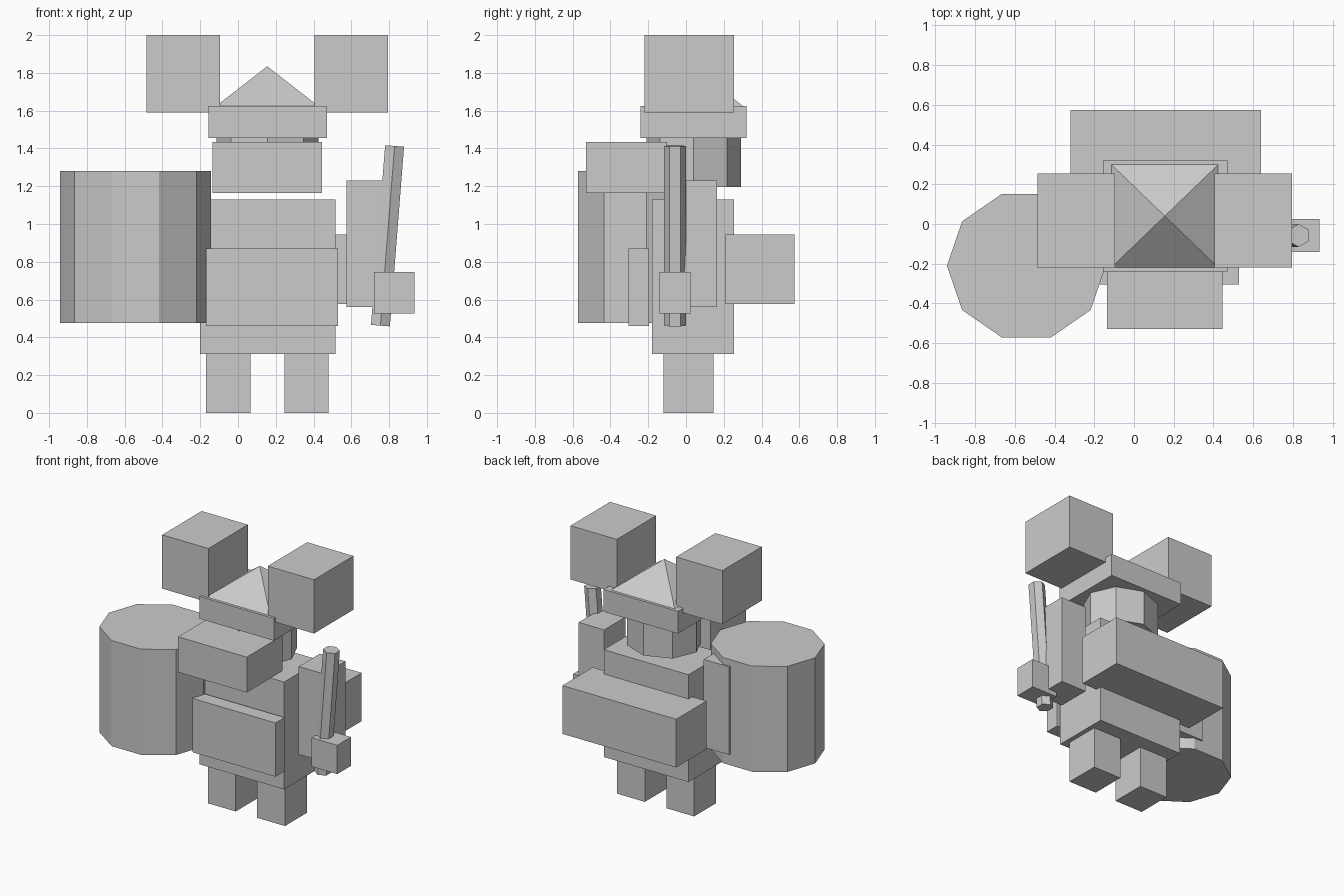
import bpy, math
from mathutils import Vector

if "Cube" in bpy.data.objects:
    bpy.data.objects.remove(bpy.data.objects["Cube"])

grey = bpy.data.materials.new("plain_grey")
grey.diffuse_color = (0.6, 0.6, 0.6, 1)
grey.use_nodes = True
grey.node_tree.nodes["Principled BSDF"].inputs["Base Color"].default_value = grey.diffuse_color

MID = 0.155  # centre line of the figure


def finish(name):
    ob = bpy.context.object
    ob.name = name
    ob.data.materials.append(grey)
    return ob


def box(name, x, y, z):
    """Box from (min, max) extents on each axis."""
    centre = [(a + b) / 2 for a, b in (x, y, z)]
    bpy.ops.mesh.primitive_cube_add(size=1, location=centre)
    ob = finish(name)
    ob.scale = [b - a for a, b in (x, y, z)]
    return ob


def pair(name, x, y, z):
    """Right-hand box and its copy mirrored across the figure's centre line."""
    box(name + "_right", x, y, z)
    box(name + "_left", (2 * MID - x[1], 2 * MID - x[0]), y, z)


def prism(name, sides, centre, rx, ry, z, turn=0.0):
    """Upright prism with its first corner on the +x axis, plus turn."""
    bpy.ops.mesh.primitive_cylinder_add(
        vertices=sides, radius=1, depth=1,
        location=(centre[0], centre[1], (z[0] + z[1]) / 2))
    ob = finish(name)
    for v in ob.data.vertices:
        up = v.co.z
        # the primitive's first corner lies on +y
        a = math.atan2(v.co.y, v.co.x) - math.pi / 2 + turn
        v.co = (rx * math.cos(a), ry * math.sin(a), up * (z[1] - z[0]))
    return ob


# Legs, body and belly plate
pair("leg", (0.245, 0.48), (-0.12, 0.145), (0, 0.312))
box("torso", (-0.20, 0.515), (-0.18, 0.255), (0.312, 1.13))
box("belly_plate", (-0.17, 0.53), (-0.305, -0.196), (0.46, 0.87))
box("back_pack", (-0.32, 0.64), (0.21, 0.575), (0.577, 0.945))

# Arms and hand
pair("arm", (0.575, 0.79), (-0.09, 0.165), (0.56, 1.23))
box("hand", (0.72, 0.935), (-0.14, 0.025), (0.525, 0.745))

# Head, snout and brim
prism("head", 8, (MID, 0.04), 0.27, 0.25, (1.195, 1.456))
box("snout", (-0.135, 0.445), (-0.53, -0.10), (1.165, 1.435))
box("brim", (-0.155, 0.47), (-0.24, 0.32), (1.456, 1.626))

# Four-sided pointed hat
bpy.ops.mesh.primitive_cone_add(vertices=4, radius1=1, radius2=0, depth=1,
                                location=(MID, 0.04, 1.73))
hat = finish("hat")
for v in hat.data.vertices:
    if v.co.z < 0:
        v.co = (math.copysign(0.27, v.co.x + v.co.y),
                math.copysign(0.26, v.co.y - v.co.x), -0.105)
    else:
        v.co.z = 0.105

# Ears
pair("ear", (0.405, 0.795), (-0.22, 0.255), (1.59, 2.0))

# Ten-sided barrel at the left side
prism("barrel", 10, (-0.542, -0.21), 0.40, 0.38, (0.475, 1.28))

# Leaning six-sided stick held in the hand
low, high = Vector((0.754, -0.058, 0.462)), Vector((0.829, -0.058, 1.413))
lean = high - low
stick = prism("stick", 6, (0, 0), 0.058, 0.058, (0, lean.length), math.pi / 2)
stick.location = (low + high) / 2
stick.rotation_euler = (0, math.atan2(lean.x, lean.z), 0)
